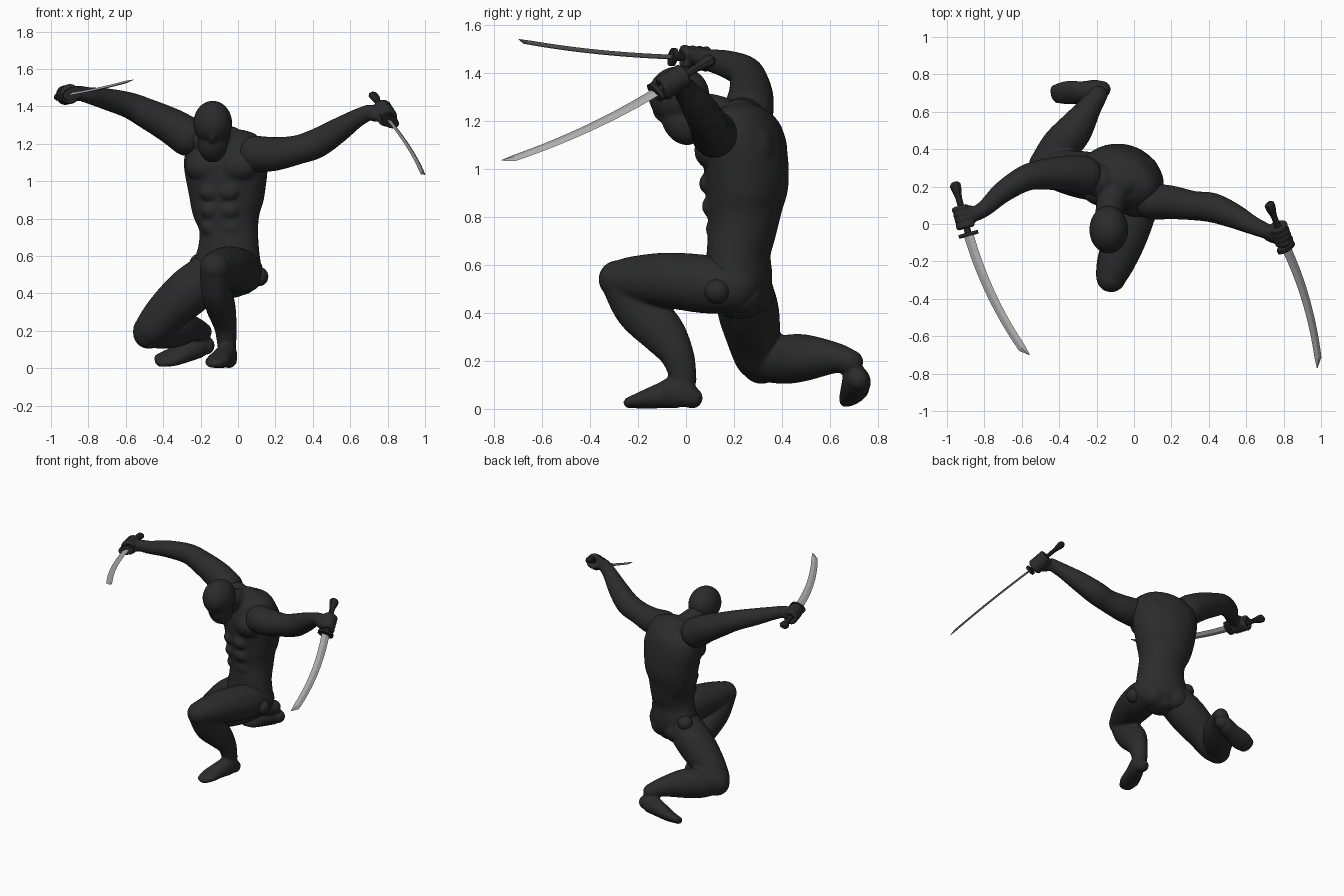
import bpy, bmesh, math
from mathutils import Vector, Matrix

if "Cube" in bpy.data.objects:
    bpy.data.objects.remove(bpy.data.objects["Cube"])

def material(name, v):
    m = bpy.data.materials.new(name)
    m.diffuse_color = (v, v, v, 1)
    m.use_nodes = True
    m.node_tree.nodes["Principled BSDF"].inputs["Base Color"].default_value = m.diffuse_color
    return m

BODY = material("dark cloth", 0.024)
GRIP = material("dark grip", 0.02)
STEEL = material("steel", 0.42)

def resample(rows, k):
    """Smooth curve through rows of (x, y, z, a, b)."""
    rows = [r if len(r) == 5 else (*r, r[3]) for r in rows]
    out = []
    for i in range(len(rows) - 1):
        p0, p1, p2 = rows[max(i - 1, 0)], rows[i], rows[i + 1]
        p3 = rows[min(i + 2, len(rows) - 1)]
        for s in range(k):
            t = s / k
            out.append([0.5 * (2 * b + (c - a) * t + (2 * a - 5 * b + 4 * c - d) * t * t
                        + (3 * b - a - 3 * c + d) * t ** 3) for a, b, c, d in zip(p0, p1, p2, p3)])
    return out + [list(rows[-1])]

def loft(bm, rows, ref=(0, 0, 1), n=24, k=6, dome=1.0):
    """Elliptical tube along rows; half-size b lies along ref, a across it."""
    rows = resample(rows, k)
    pts = [Vector(r[:3]) for r in rows]
    rings = []
    for i, r in enumerate(rows):
        t = (pts[min(i + 1, len(pts) - 1)] - pts[max(i - 1, 0)]).normalized()
        side = t.cross(Vector(ref)).normalized()
        up = side.cross(t)
        rings.append([bm.verts.new(pts[i] + side * r[3] * math.cos(2 * math.pi * j / n)
                                   + up * r[4] * math.sin(2 * math.pi * j / n)) for j in range(n)])
        if dome and i in (0, len(rows) - 1):
            a, b = r[3], r[4]
            m = Matrix((side * a, up * b, t * min(a, b) * dome)).transposed().to_4x4()
            bmesh.ops.create_uvsphere(bm, u_segments=20, v_segments=12, radius=1,
                                      matrix=Matrix.Translation(pts[i]) @ m)
    for A, B in zip(rings, rings[1:]):
        for j in range(n):
            bm.faces.new((A[j], A[(j + 1) % n], B[(j + 1) % n], B[j]))
    bm.faces.new(rings[0])
    bm.faces.new(rings[-1])

def blob(bm, c, r, yaw=0, pitch=0):
    m = (Matrix.Translation(c) @ Matrix.Rotation(math.radians(yaw), 4, 'Z')
         @ Matrix.Rotation(math.radians(pitch), 4, 'X') @ Matrix.Diagonal((*r, 1)))
    bmesh.ops.create_uvsphere(bm, u_segments=28, v_segments=18, radius=1, matrix=m)

def finish(name, bm, mat, voxel=0, smooth=3):
    bmesh.ops.recalc_face_normals(bm, faces=bm.faces)
    for v in bm.verts:
        v.co.z = max(v.co.z, 0)
    me = bpy.data.meshes.new(name)
    bm.to_mesh(me)
    bm.free()
    me.materials.append(mat)
    ob = bpy.data.objects.new(name, me)
    bpy.context.collection.objects.link(ob)
    if voxel:   # melt overlapping volumes into one smooth skin
        r = ob.modifiers.new("blend", 'REMESH')
        r.mode, r.voxel_size, r.use_smooth_shade = 'VOXEL', voxel, True
        s = ob.modifiers.new("soften", 'SMOOTH')
        s.factor, s.iterations = 0.5, smooth
    return ob

# Torso: twisted so the left shoulder leads
YAW = -18
ca, sa = math.cos(math.radians(YAW)), math.sin(math.radians(YAW))
def chest(lx, ly, z):
    return (-0.06 + lx * ca - ly * sa, 0.24 + lx * sa + ly * ca, z)

bm = bmesh.new()
loft(bm, [(-.05, .225, .42, .10, .09), (-.05, .222, .47, .16, .122), (-.055, .22, .55, .183, .135),
          (-.05, .22, .65, .165, .13), (-.05, .235, .75, .16, .142), (-.06, .245, .85, .19, .155),
          (-.06, .255, .95, .21, .17), (-.065, .245, 1.09, .23, .168), (-.07, .235, 1.18, .21, .148),
          (-.08, .228, 1.235, .155, .105), (-.085, .225, 1.26, .09, .06)],
     ref=(sa, -ca, 0), n=40, dome=0.5)
for s in (-1, 1):
    blob(bm, chest(s * .095, -.1, 1.08), (.105, .078, .085), YAW)      # pectorals
    blob(bm, chest(s * .085, .085, 1.08), (.085, .075, .12), YAW)      # back muscles
    blob(bm, chest(s * .075, .02, .48), (.09, .088, .09), YAW)         # seat
    for z, y in ((.94, -.127), (.845, -.115), (.75, -.098)):           # stomach
        blob(bm, chest(s * .05, y, z), (.06, .048, .05), YAW)
blob(bm, (-.19, .235, 1.225), (.11, .09, .075), YAW, 0)                # raised right trapezius
loft(bm, [(-.1, .22, 1.19, .085), (-.12, .13, 1.23, .078), (-.135, .04, 1.25, .075)])  # neck
finish("torso", bm, BODY, 0.01, 5)

# Head: cranium, jaw leaning in, small nose ridge
bm = bmesh.new()
blob(bm, (-.135, -.03, 1.31), (.104, .128, .12))
blob(bm, (-.135, -.015, 1.205), (.08, .085, .11), pitch=28)
blob(bm, (-.137, -.112, 1.235), (.018, .025, .04), pitch=28)
finish("head", bm, BODY, 0.009)

# Hip joints
for name, c in (("left_hip_joint", (.11, .13, .49)), ("right_hip_joint", (-.207, .305, .56))):
    bm = bmesh.new()
    blob(bm, c, (.052, .052, .052))
    for f in bm.faces:
        f.smooth = True
    finish(name, bm, BODY)

# Legs: left planted with raised knee, right kneeling with the foot turned in
X = (1, 0, 0)
LEGS = {
    "left_leg": [
        ([(.025, .2, .51, .112), (0, .08, .52, .122), (-.05, -.08, .537, .115), (-.1, -.22, .54, .097),
          (-.122, -.285, .54, .08)], (0, 0, 1)),
        ([(-.122, -.275, .53, .082), (-.115, -.2, .42, .1, .082), (-.09, -.1, .32, .095, .078),
          (-.067, -.035, .22, .07, .06), (-.06, -.01, .12, .055, .05)], X),
        ([(-.05, .025, .045, .045, .045), (-.055, -.03, .07, .05, .07), (-.085, -.1, .055, .058, .055),
          (-.11, -.18, .037, .066, .037), (-.125, -.235, .025, .049, .024)], (0, 0, 1))],
    "right_leg": [
        ([(-.15, .24, .5, .12), (-.26, .26, .41, .128), (-.37, .28, .31, .115), (-.45, .3, .22, .1),
          (-.475, .315, .19, .087)], (0, 1, 0)),
        ([(-.475, .315, .2, .087), (-.4, .41, .205, .102), (-.32, .5, .213, .097),
          (-.24, .62, .212, .066), (-.19, .69, .195, .05)], (0, 0, 1)),
        ([(-.17, .72, .12, .045, .05), (-.2, .715, .12, .055, .065), (-.27, .705, .09, .06, .055),
          (-.35, .702, .06, .07, .04), (-.42, .695, .042, .056, .026)], (0, -.5, .87))],
}
for name, parts in LEGS.items():
    bm = bmesh.new()
    for rows, ref in parts:
        loft(bm, rows, ref)
    finish(name, bm, BODY, 0.009)

# Arms with fists, each holding a curved sword
ARMS = {
    "left": dict(
        arm=[(.1, .12, 1.145, .098), (.2, .115, 1.146, .09), (.32, .098, 1.168, .078),
             (.42, .087, 1.202, .079), (.53, .045, 1.268, .067), (.63, -.005, 1.333, .05),
             (.7, -.035, 1.368, .042)],
        pommel=(.72, .115, 1.465), guard=(.812, -.125, 1.322), tip=(.99, -.765, 1.03),
        bow=(.76, .43, -.47), grip=.7),
    "right": dict(
        arm=[(-.27, .26, 1.24, .106), (-.36, .27, 1.297, .096), (-.48, .265, 1.358, .082),
             (-.58, .245, 1.405, .07), (-.7, .172, 1.438, .058), (-.79, .09, 1.457, .045),
             (-.845, .055, 1.47, .04)],
        pommel=(-.96, .225, 1.452), guard=(-.885, -.055, 1.468), tip=(-.57, -.705, 1.538),
        bow=(-.88, -.46, -.35), grip=.66),
}
for side, d in ARMS.items():
    P, G, T = (Vector(d[k]) for k in ("pommel", "guard", "tip"))
    axis = (G - P).normalized()
    fist = P.lerp(G, d["grip"])
    wrist = Vector(d["arm"][-1][:3])
    u = fist - wrist
    u = (u - axis * u.dot(axis)).normalized()
    v = axis.cross(u)

    bm = bmesh.new()
    loft(bm, d["arm"])
    palm = fist - u * .03
    loft(bm, [(*wrist, .04, .036), (*wrist.lerp(palm, .6), .04, .05), (*(fist - u * .02), .034, .055)], axis)
    for i in range(4):      # curled fingers
        c = fist + axis * (i - 1.5) * .03
        loft(bm, [(*(c + (u * math.cos(f) + v * math.sin(f)) * .038), .0165)
                  for f in (2.3, 1.5, .7, -.1, -.9, -1.7, -2.3)], axis, n=12, k=3)
    c = fist + axis * .05   # thumb
    loft(bm, [(*(c + (u * math.cos(f) + v * math.sin(f)) * .038), .018)
              for f in (-2.6, -1.8, -1, -.2)], axis, n=12, k=3)
    finish(side + "_arm", bm, BODY, 0.0075, 2)

    chord = T - G
    w = Vector(d["bow"])
    w = (w - chord * (w.dot(chord) / chord.length_squared)).normalized()

    bm = bmesh.new()        # handle flaring to the pommel
    loft(bm, [(*P.lerp(G, t), r * .75, r) for t, r in
              ((0, .014), (.05, .031), (.16, .028), (.3, .019), (.7, .018), (1, .02))],
         w, n=8, k=2, dome=0)
    finish(side + "_sword_handle", bm, GRIP)

    bm = bmesh.new()        # oval guard
    loft(bm, [(*(G - axis * .009), .034, .056), (*(G + axis * .009), .034, .056)], w, n=20, k=1, dome=0)
    finish(side + "_sword_guard", bm, GRIP)

    bm = bmesh.new()        # blade with slanted point
    rows = [(*(G + chord * t + w * .13 * t * (1 - t)), .007, .028 - .006 * t)
            for t in [i / 16 * .93 for i in range(17)]]
    rows.append((*(T - w * .014), .001, .002))
    loft(bm, rows, w, n=4, k=1, dome=0)
    finish(side + "_sword_blade", bm, STEEL)
